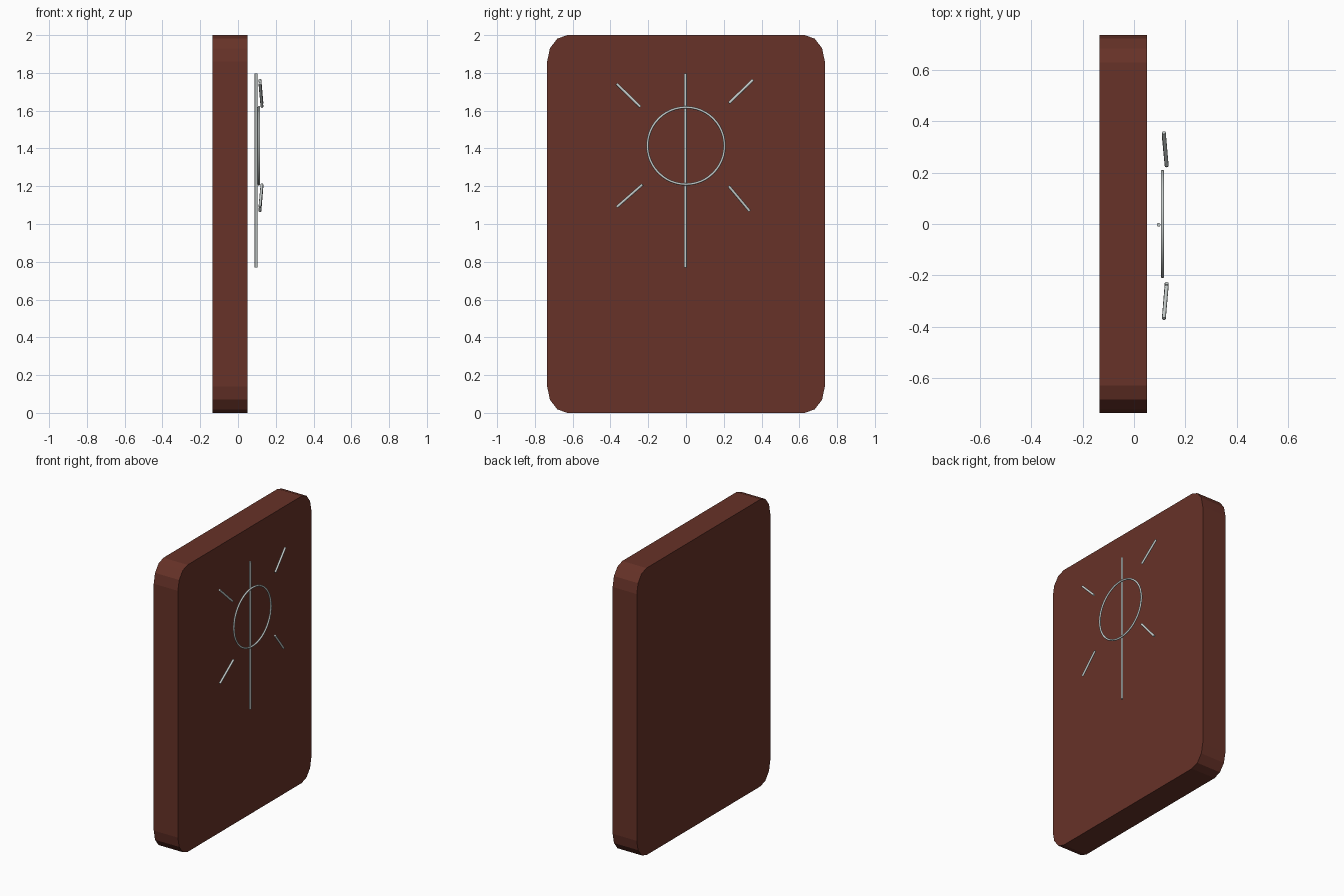
import bpy, math
from mathutils import Vector

if "Cube" in bpy.data.objects:
    bpy.data.objects.remove(bpy.data.objects["Cube"])


def material(name, rgb):
    m = bpy.data.materials.new(name)
    m.diffuse_color = (*rgb, 1)
    m.use_nodes = True
    m.node_tree.nodes["Principled BSDF"].inputs["Base Color"].default_value = m.diffuse_color
    return m


leather = material("dark reddish brown", (0.135, 0.032, 0.021))
silver = material("silver", (0.56, 0.60, 0.59))


def rod(name, a, b, r=0.0075, sides=8):
    a, b = Vector(a), Vector(b)
    d = b - a
    bpy.ops.mesh.primitive_cylinder_add(vertices=sides, radius=r, depth=d.length,
                                        location=(a + b) / 2,
                                        rotation=d.to_track_quat('Z', 'Y').to_euler())
    o = bpy.context.object
    o.name = name
    o.data.materials.append(silver)
    bpy.ops.object.shade_smooth_by_angle(angle=math.radians(50))
    return o


# Slab: rounded-rectangle outline (three flats per corner), extruded along x
X0, X1, HY, RY, RZ = -0.135, 0.051, 0.735, 0.107, 0.14
outline = []
for k, (sy, cz) in enumerate([(1, 2 - RZ), (-1, 2 - RZ), (-1, RZ), (1, RZ)]):
    for s in range(4):
        t = math.radians(90 * k + 30 * s)
        outline.append((sy * (HY - RY) + RY * math.cos(t), cz + RZ * math.sin(t)))
n = len(outline)
verts = [(x, y, z) for x in (X0, X1) for y, z in outline]
faces = [tuple(reversed(range(n))), tuple(range(n, 2 * n))]
faces += [(i, (i + 1) % n, n + (i + 1) % n, n + i) for i in range(n)]
mesh = bpy.data.meshes.new("cover_slab")
mesh.from_pydata(verts, [], faces)
mesh.materials.append(leather)
slab = bpy.data.objects.new("cover_slab", mesh)
bpy.context.collection.objects.link(slab)

# Emblem: vertical bar and ring floating in front of the slab
rod("vertical_bar", (0.096, -0.003, 0.77), (0.096, -0.003, 1.797))
bpy.ops.mesh.primitive_torus_add(major_segments=48, minor_segments=8, major_radius=0.204,
                                 minor_radius=0.0065, location=(0.111, 0, 1.414),
                                 rotation=(0, math.pi / 2, 0))
ring = bpy.context.object
ring.name = "ring"
ring.data.materials.append(silver)
bpy.ops.object.shade_smooth_by_angle(angle=math.radians(50))

# Four slanted rays, inner (y, z) to outer (y, z), leaning back outwards
rays = [(0.228, 1.64, 0.355, 1.763), (-0.242, 1.62, -0.368, 1.743),
        (-0.23, 1.209, -0.366, 1.09), (0.226, 1.201, 0.337, 1.068)]
for i, (y0, z0, y1, z1) in enumerate(rays):
    rod(f"ray_{i + 1}", (0.127, y0, z0), (0.116, y1, z1))
